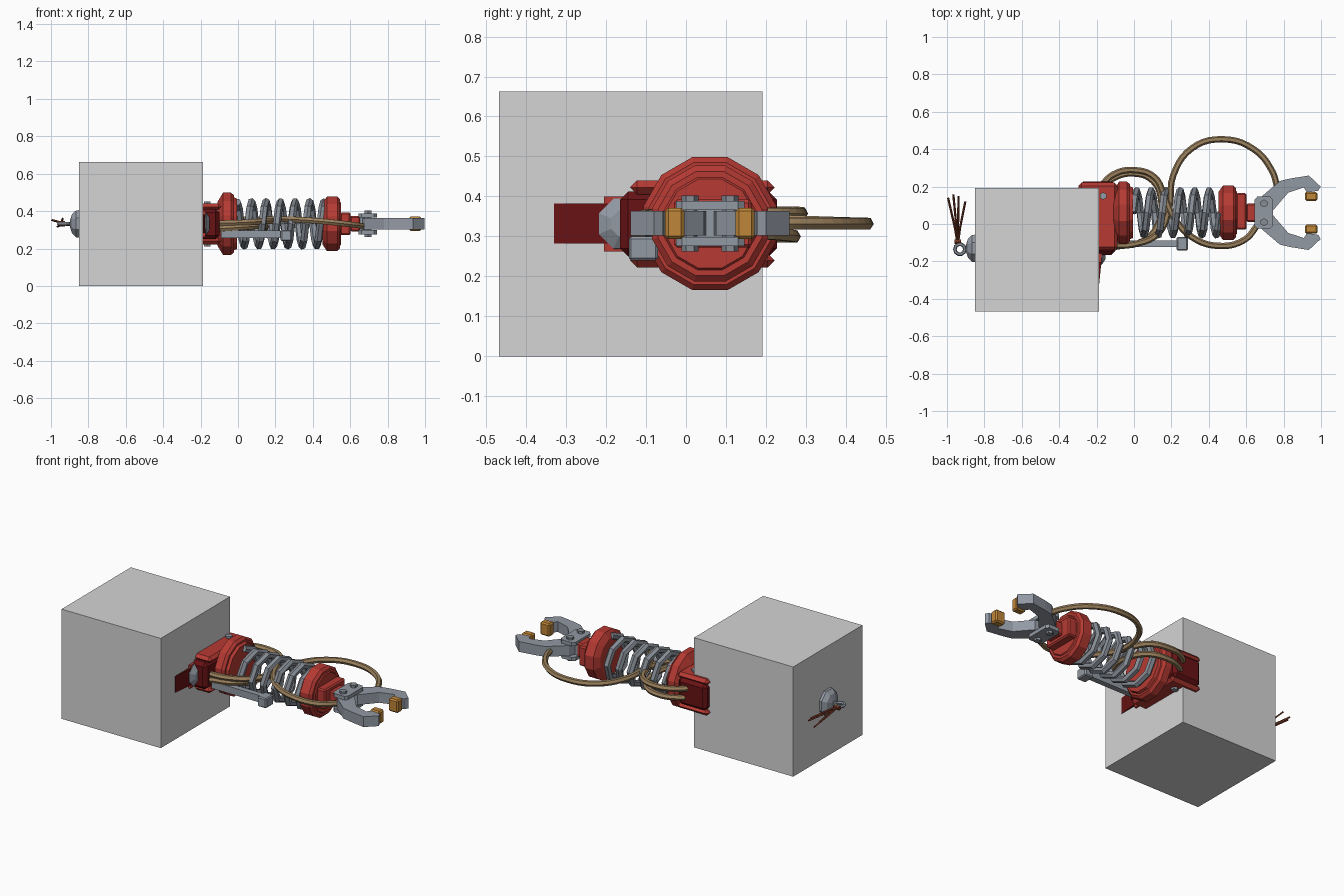
import bpy, bmesh, math
from mathutils import Vector

if "Cube" in bpy.data.objects:
    bpy.data.objects.remove(bpy.data.objects["Cube"])

def mat(name, r, g, b):
    m = bpy.data.materials.new(name)
    m.diffuse_color = (r, g, b, 1)
    m.use_nodes = True
    m.node_tree.nodes["Principled BSDF"].inputs["Base Color"].default_value = m.diffuse_color
    return m

GREY = mat("pale_grey", 0.66, 0.66, 0.66)
RED = mat("red_paint", 0.47, 0.042, 0.033)
DARK = mat("dark_red", 0.14, 0.006, 0.007)
STEEL = mat("steel", 0.29, 0.32, 0.37)
SPRING = mat("spring_steel", 0.24, 0.265, 0.30)
TAN = mat("tan_cable", 0.33, 0.22, 0.11)
GOLD = mat("amber_pad", 0.52, 0.24, 0.04)
RUST = mat("rust_wire", 0.17, 0.04, 0.018)

CY, CZ = 0.06, 0.332   # arm axis

def finish(name, bm, m):
    bmesh.ops.recalc_face_normals(bm, faces=bm.faces)
    me = bpy.data.meshes.new(name)
    bm.to_mesh(me)
    bm.free()
    me.materials.append(m)
    ob = bpy.data.objects.new(name, me)
    bpy.context.collection.objects.link(ob)
    return ob

def bevel(ob, w):
    b = ob.modifiers.new("bevel", 'BEVEL')
    b.width, b.segments = w, 1
    return ob

def box(name, lo, hi, m, bev=0):
    bm = bmesh.new()
    bmesh.ops.create_cube(bm, size=1)
    for v in bm.verts:
        v.co = [lo[i] + (v.co[i] + 0.5) * (hi[i] - lo[i]) for i in range(3)]
    ob = finish(name, bm, m)
    return bevel(ob, bev) if bev else ob

def prism(name, pts, z0, z1, m, bev=0):
    bm = bmesh.new()
    f = bm.faces.new([bm.verts.new((x, y, z0)) for x, y in pts])
    ext = bmesh.ops.extrude_face_region(bm, geom=[f])
    for e in ext["geom"]:
        if isinstance(e, bmesh.types.BMVert):
            e.co.z = z1
    ob = finish(name, bm, m)
    return bevel(ob, bev) if bev else ob

def lathe(name, prof, c, m, n=12, axis='x'):
    """Turn a list of (along, radius) pairs around an axis through c."""
    bm = bmesh.new()
    rings = []
    for a, r in prof:
        ring = []
        for i in range(n):
            t = 2 * math.pi * (i + 0.5) / n
            u, w = r * math.cos(t), r * math.sin(t)
            p = (a, u, w) if axis == 'x' else (u, w, a)
            ring.append(bm.verts.new(Vector(c) + Vector(p)))
        rings.append(ring)
    for A, B in zip(rings, rings[1:]):
        for i in range(n):
            j = (i + 1) % n
            bm.faces.new((A[i], A[j], B[j], B[i]))
    bm.faces.new(rings[0])
    bm.faces.new(rings[-1])
    return finish(name, bm, m)

def tube(name, pts, r, m, smooth_path=False, closed=False, res=1):
    cu = bpy.data.curves.new(name, 'CURVE')
    cu.dimensions = '3D'
    cu.bevel_depth, cu.bevel_resolution = r, res
    cu.use_fill_caps = True
    if smooth_path:
        s = cu.splines.new('BEZIER')
        s.bezier_points.add(len(pts) - 1)
        for b, p in zip(s.bezier_points, pts):
            b.co = p
            b.handle_left_type = b.handle_right_type = 'AUTO'
        s.resolution_u = 5
    else:
        s = cu.splines.new('POLY')
        s.points.add(len(pts) - 1)
        for b, p in zip(s.points, pts):
            b.co = (*p, 1)
    s.use_cyclic_u = closed
    s.use_smooth = False
    tmp = bpy.data.objects.new(name + "_path", cu)
    bpy.context.collection.objects.link(tmp)
    me = bpy.data.meshes.new_from_object(tmp.evaluated_get(bpy.context.evaluated_depsgraph_get()))
    bpy.data.objects.remove(tmp)
    me.materials.clear()
    me.materials.append(m)
    ob = bpy.data.objects.new(name, me)
    bpy.context.collection.objects.link(ob)
    return ob

# large block
box("block", (-0.85, -0.468, 0), (-0.188, 0.192, 0.662), GREY)

# elbow housing: dark core between two red cheeks
box("elbow_core", (-0.29, -0.165, 0.25), (-0.10, 0.228, 0.412), DARK, 0.02)
for n, a, b in (("top", 0.405, 0.44), ("bottom", 0.222, 0.258)):
    box("elbow_cheek_" + n, (-0.298, -0.14, a), (-0.088, 0.222, b), RED, 0.03)
for n, a, b in (("top", 0.438, 0.452), ("bottom", 0.21, 0.224)):
    lathe("elbow_bolt_" + n, [(a, 0.02), (b, 0.02)], (-0.165, 0.15, 0), STEEL, 6, 'z')

# folded plate, collar and pivot beside the block
prism("elbow_fin", [(-0.26, -0.33), (-0.187, -0.33), (-0.168, -0.14), (-0.26, -0.14)], 0.282, 0.382, DARK)
box("elbow_collar", (-0.24, -0.205, 0.262), (-0.175, -0.12, 0.40), RED)
lathe("elbow_pivot", [(-0.05, 0.072), (0.015, 0.068), (0.035, 0.035)], (-0.187, -0.155, CZ), STEEL, 8)

# end discs of the arm
lathe("rear_disc", [(-0.11, 0.12), (-0.092, 0.152), (-0.08, 0.172), (-0.037, 0.172), (-0.022, 0.158),
                    (-0.022, 0.146), (-0.006, 0.14), (-0.006, 0.11)], (0, CY, CZ), RED)
lathe("front_disc", [(0.452, 0.115), (0.465, 0.135), (0.475, 0.15), (0.532, 0.15), (0.546, 0.135),
                     (0.546, 0.12), (0.552, 0.115)], (0, CY, CZ), RED)

# stepped wrist block
box("wrist_step_large", (0.545, -0.03, 0.272), (0.602, 0.165, 0.392), RED, 0.008)
box("wrist_step_small", (0.60, 0.01, 0.29), (0.655, 0.11, 0.375), RED, 0.008)

# coil spring with eight segments per turn
turns, seg = 6, 8
tube("coil_spring", [(-0.005 + 0.465 * i / (turns * seg),
                      CY + 0.117 * math.sin(2 * math.pi * i / seg),
                      CZ + 0.117 * math.cos(2 * math.pi * i / seg)) for i in range(turns * seg + 1)],
     0.021, SPRING)

# side strut under the spring
box("strut_bar", (-0.09, -0.122, 0.255), (0.24, -0.088, 0.297), STEEL)
box("strut_end", (0.228, -0.143, 0.24), (0.288, -0.07, 0.30), STEEL, 0.006)

# looping cables
tube("long_loop_cable", [(-0.15, -0.115, 0.335), (0, -0.108, 0.338), (0.13, -0.05, 0.345), (0.187, 0.08, 0.345),
                         (0.21, 0.26, 0.338), (0.31, 0.405, 0.333), (0.47, 0.453, 0.332), (0.64, 0.40, 0.332),
                         (0.74, 0.28, 0.332), (0.765, 0.20, 0.332)], 0.017, TAN, True)
tube("short_loop_cable", [(-0.18, 0.20, 0.36), (-0.11, 0.265, 0.36), (0, 0.288, 0.357), (0.11, 0.25, 0.357),
                          (0.165, 0.14, 0.357), (0.21, 0.04, 0.357), (0.31, -0.07, 0.355), (0.45, -0.117, 0.345),
                          (0.59, -0.085, 0.33), (0.665, 0.0, 0.32)], 0.017, TAN, True)
tube("inner_loop_cable", [(-0.18, 0.18, 0.30), (-0.11, 0.245, 0.30), (0, 0.27, 0.30), (0.10, 0.232, 0.305),
                          (0.145, 0.13, 0.312), (0.13, 0.0, 0.32), (0.05, -0.09, 0.315), (-0.10, -0.122, 0.305)],
     0.017, TAN, True)

# claw bracket: two plates, a core and through bolts
for n, a, b in (("top", 0.366, 0.388), ("bottom", 0.276, 0.298)):
    prism("claw_plate_" + n, [(0.645, -0.01), (0.66, -0.025), (0.728, -0.025), (0.742, -0.01),
                              (0.742, 0.13), (0.728, 0.147), (0.66, 0.147), (0.645, 0.13)], a, b, STEEL)
box("claw_core", (0.645, 0.015, 0.295), (0.70, 0.105, 0.37), STEEL)
for y in (0.01, 0.11):
    lathe("claw_bolt", [(0.262, 0.021), (0.402, 0.021)], (0.695, y, 0), SPRING, 6, 'z')

# mirrored fingers with grip pads
finger = [(0.665, 0.05), (0.68, 0.085), (0.78, 0.17), (0.835, 0.183), (0.935, 0.199), (0.96, 0.155),
          (1.0, 0.133), (0.99, 0.125), (0.93, 0.128), (0.905, 0.138), (0.825, 0.108), (0.745, 0.015), (0.70, 0.01)]
finger[5:10] = [(0.998, 0.14), (0.985, 0.118), (0.925, 0.108), (0.908, 0.135)]
for n, s in (("back", 1), ("front", -1)):
    prism("finger_" + n, [(x, CY + s * y) for x, y in finger], 0.302, 0.364, STEEL)
    ys = sorted((CY + s * 0.064, CY + s * 0.112))
    box("grip_pad_" + n, (0.915, ys[0], 0.293), (0.98, ys[1], 0.371), GOLD, 0.008)

# shoulder cap, hook ring and frayed wires at the far end
lathe("shoulder_cap", [(0.03, 0.08), (-0.02, 0.078), (-0.042, 0.056), (-0.052, 0.025)],
      (-0.845, -0.13, CZ), STEEL, 8)
tube("hook_ring", [(-0.931 + 0.027 * math.cos(t * math.pi / 5), -0.135 + 0.027 * math.sin(t * math.pi / 5), CZ)
                   for t in range(10)], 0.010, STEEL, closed=True)
lathe("wire_knot", [(-0.018, 0.014), (0.018, 0.014)], (-0.942, -0.095, CZ), RUST, 6)
for x, y, z in ((-0.994, 0.14, 0.352), (-0.966, 0.158, 0.317), (-0.938, 0.15, 0.36), (-0.902, 0.12, 0.325)):
    tube("frayed_wire", [(-0.942, -0.11, CZ), (-0.942 + (x + 0.942) * 0.3, -0.02, (z + CZ) / 2), (x, y, z)],
         0.006, RUST, res=0)
